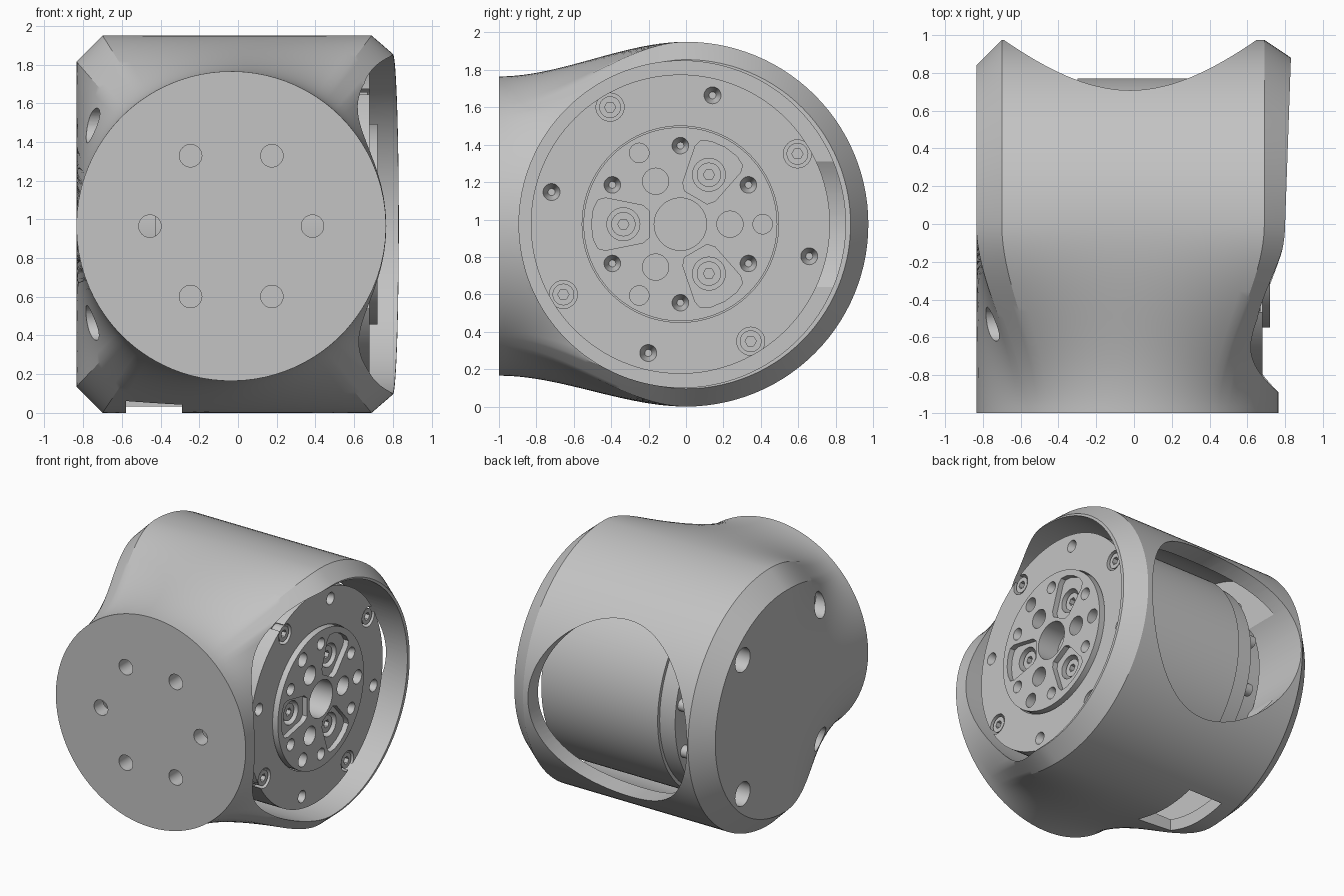
import bpy, bmesh
from math import sin, cos, pi, atan2, radians

if "Cube" in bpy.data.objects:
    bpy.data.objects.remove(bpy.data.objects["Cube"])

grey = bpy.data.materials.new("light_grey")
grey.use_nodes = True
tone = (0.55, 0.55, 0.55, 1)
grey.diffuse_color = tone
grey.node_tree.nodes["Principled BSDF"].inputs["Base Color"].default_value = tone

CY, CZ = -0.03, 0.975      # axis of the drive unit
R = 0.975                  # housing radius


def to_object(bm, name):
    bmesh.ops.recalc_face_normals(bm, faces=bm.faces)
    me = bpy.data.meshes.new(name)
    bm.to_mesh(me)
    bm.free()
    me.materials.append(grey)
    ob = bpy.data.objects.new(name, me)
    bpy.context.scene.collection.objects.link(ob)
    return ob


def circle(u, v, r, n=32):
    return [(u + r * cos(2 * pi * i / n), v + r * sin(2 * pi * i / n)) for i in range(n)]


def polar(radius, degrees):
    a = radians(degrees)
    return CY + radius * cos(a), CZ + radius * sin(a)


def place(axis, u, v, h):
    return {"x": (h, u, v), "y": (u, h, v), "z": (u, v, h)}[axis]


def prism(bm, pts, axis, a, b, taper=1.0):
    """Extrude a 2D outline along an axis; taper shrinks the far end."""
    n = len(pts)
    mu, mv = sum(p[0] for p in pts) / n, sum(p[1] for p in pts) / n
    near = [bm.verts.new(place(axis, u, v, a)) for u, v in pts]
    far = [bm.verts.new(place(axis, mu + (u - mu) * taper, mv + (v - mv) * taper, b))
           for u, v in pts]
    bm.faces.new(near)
    bm.faces.new(far[::-1])
    for i in range(n):
        k = (i + 1) % n
        bm.faces.new((near[i], far[i], far[k], near[k]))


def solid(name, outlines, axis, a, b, taper=1.0):
    bm = bmesh.new()
    for pts in outlines:
        prism(bm, pts, axis, a, b, taper)
    return to_object(bm, name)


def cut(ob, outlines, axis, a, b, taper=1.0):
    tool = solid("cutter", outlines, axis, a, b, taper)
    tool.hide_render = True
    mod = ob.modifiers.new("cut", "BOOLEAN")
    mod.operation, mod.solver, mod.object = "DIFFERENCE", "EXACT", tool
    dg = bpy.context.evaluated_depsgraph_get()
    dg.update()
    me = bpy.data.meshes.new_from_object(ob.evaluated_get(dg))
    ob.modifiers.clear()
    ob.data = me
    bpy.data.objects.remove(tool)


def steps(p, q, n):
    return [(p[0] + (q[0] - p[0]) * i / n, p[1] + (q[1] - p[1]) * i / n) for i in range(n)]


def build_housing():
    """Chamfered half drum at the back, lofted to a round flange at the front."""
    corners = [(-0.835, 0.84), (-0.7, R), (0.69, R), (0.8, 0.88)]
    prof = []
    for p, q, n in zip(corners, corners[1:], (5, 20, 5)):
        prof += steps(p, q, n)
    prof.append(corners[-1])
    bm = bmesh.new()
    turns, sides, rings = 56, 24, 28

    # Half drum, its open end leaning slightly outward at the back
    grid = []
    for k in range(turns + 1):
        a = pi * k / turns
        row = []
        for x, r in prof:
            y = r * sin(a)
            lean = 0.035 * y * max(0, (x - 0.69) / 0.11)
            row.append(bm.verts.new((x + lean, y, CZ + r * cos(a))))
        grid.append(row)
    for k in range(turns):
        for j in range(len(prof) - 1):
            bm.faces.new((grid[k][j], grid[k][j + 1], grid[k + 1][j + 1], grid[k + 1][j]))

    def side(j, sign):
        x, r = prof[j]
        return [bm.verts.new((x, 0, CZ + sign * r * (1 - 2 * i / sides)))
                for i in range(1, sides)]

    right, left = side(-1, 1), side(0, -1)
    bm.faces.new([row[-1] for row in grid] + right[::-1])
    bm.faces.new([row[0] for row in grid] + left)

    # Loft from the drum section to the flange circle
    ring = grid[0] + right + grid[-1][::-1] + left
    base = [v.co.copy() for v in ring]
    for t in range(1, rings + 1):
        f = t / rings
        s = f * f * (3 - 2 * f)
        new = []
        for c in base:
            a = atan2(c.z - CZ, c.x + 0.0175)
            tx, tz = -0.035 + 0.8 * cos(a), 0.965 + 0.8 * sin(a)
            new.append(bm.verts.new((c.x + (tx - c.x) * s, -f, c.z + (tz - c.z) * s)))
        for i in range(len(ring)):
            k = (i + 1) % len(ring)
            bm.faces.new((ring[i], ring[k], new[k], new[i]))
        ring = new
    bm.faces.new(ring)
    return to_object(bm, "housing")


# Housing with its cavity, rear opening, bottom window and mounting holes
housing = build_housing()
cut(housing, [circle(-0.02, CZ, 0.873, 128)], "x", -0.6, 1.2)
cut(housing, [circle(-0.02, CZ, 0.67, 96)], "y", 0.3, 1.3)
cut(housing, [[(-0.58, -0.3), (-0.29, -0.3), (-0.29, 0.25), (-0.58, 0.25)]], "z", -0.2, 0.3)
cut(housing, [circle(y, CZ + z, 0.09) for y in (-0.53, 0.51) for z in (-0.51, 0.51)],
    "x", -1, -0.66)
cut(housing, [circle(-0.035 + 0.42 * cos(i * pi / 3), 0.965 + 0.42 * sin(i * pi / 3), 0.058)
              for i in range(6)], "y", -1.1, -0.86)

# Drive unit body with seat for the hub, rim screw notches and dimples
FACE, TOP = 0.68, 0.72
rim_angles = [31 + 90 * i for i in range(4)]
motor = solid("motor_body", [circle(CY, CZ, 0.8, 128)], "x", -0.3, FACE)
cut(motor, [circle(CY, CZ, 0.525, 96)], "x", 0.55, 0.9)
cut(motor, [circle(*polar(0.73, a), 0.075) for a in rim_angles], "x", 0.6, 0.9)
cut(motor, [circle(*polar(0.71, a + 45), 0.047) for a in rim_angles],
    "x", FACE + 0.005, FACE - 0.08, 0.4)

# Output hub: bore, three screw pockets, plain holes and dimples
hub = solid("output_hub", [circle(CY, CZ, 0.518, 96)], "x", 0.5, TOP)
half = [(0.165, 0.07), (0.2, 0.1), (0.4, 0.14), (0.44, 0.13), (0.465, 0.08)]
outline = half + [(0.475, 0)] + [(u, -v) for u, v in half[::-1]]


def pocket(deg):
    c, s = cos(radians(deg)), sin(radians(deg))
    return [(CY + u * c - v * s, CZ + u * s + v * c) for u, v in outline]


thirds = (0, 120, 240)
cut(hub, [circle(CY, CZ, 0.14, 48)], "x", 0.55, 0.9)
cut(hub, [pocket(a + 60) for a in thirds], "x", 0.68, 0.9)
cut(hub, [circle(*polar(0.305, a + 60), 0.088) for a in thirds], "x", 0.6, 0.9)
cut(hub, [circle(*polar(0.265, a), 0.07) for a in thirds]
    + [circle(*polar(0.44, a), 0.052) for a in thirds], "x", 0.62, 0.9)
cut(hub, [circle(*polar(0.42, 30 + 60 * i), 0.046) for i in range(6)],
    "x", TOP + 0.005, TOP - 0.08, 0.4)

# Socket-head screws in the rim notches and hub pockets
for name, spots, r, top in (
        ("rim_screws", [polar(0.73, a) for a in rim_angles], 0.058, 0.67),
        ("hub_screws", [polar(0.305, a + 60) for a in thirds], 0.065, 0.66)):
    screws = solid(name, [circle(*p, r) for p in spots], "x", 0.58, top)
    cut(screws, [circle(*p, 0.03, 6) for p in spots], "x", 0.62, 0.9)

# Rear collar, bolts and base that carry the drive unit
solid("rear_collar", [circle(CY, CZ, 0.775, 96)], "x", -0.43, -0.29)
solid("rear_base", [circle(CY, CZ, 0.64, 96)], "x", -0.62, -0.42)
solid("rear_bolts", [circle(*polar(0.71, 30 * i + 10), 0.045, 20) for i in range(12)],
      "x", -0.5, -0.42)

# Smooth curved surfaces, keep machined edges sharp
for ob in bpy.context.scene.objects:
    ob.select_set(ob.type == "MESH")
bpy.context.view_layer.objects.active = housing
bpy.ops.object.shade_smooth_by_angle(angle=radians(28))
